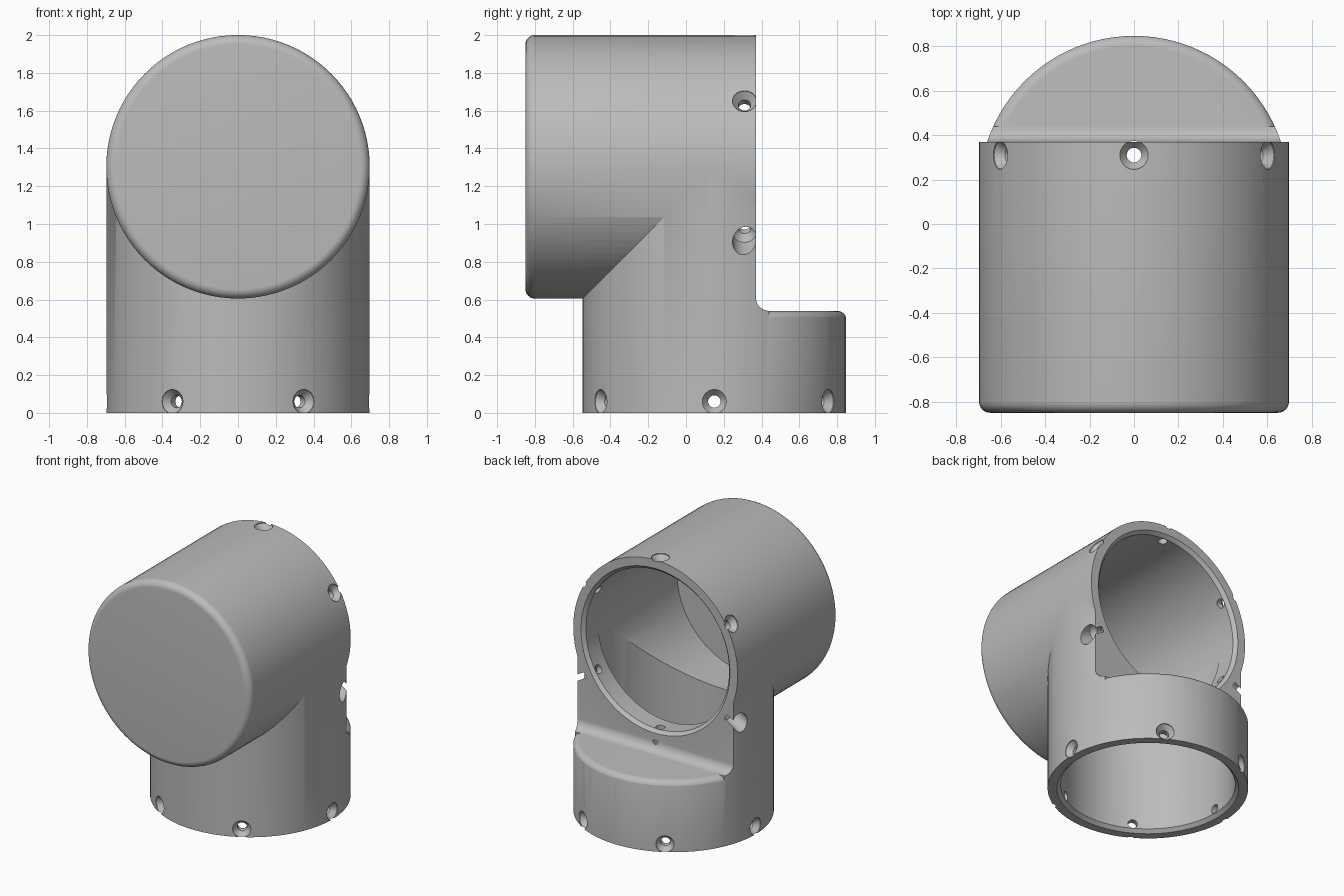
import bpy, bmesh, math
from mathutils import Vector, Matrix

if "Cube" in bpy.data.objects:
    bpy.data.objects.remove(bpy.data.objects["Cube"], do_unlink=True)

R, BORE, MOUTH = 0.697, 0.607, 0.632   # outer, inner and chamfer radii
AXIS_Y, AXIS_Z = 0.15, 1.303           # upright axis in y, level axis in z
BACK, SHELF = 0.37, 0.54               # flat back wall and shelf top
SEGS = 96


def arc(cx, cy, r, start, end, n=8):
    angles = [math.radians(start + (end - start) * i / n) for i in range(n + 1)]
    return [(cx + r * math.cos(a), cy + r * math.sin(a)) for a in angles]


def finish(name, bm):
    bmesh.ops.recalc_face_normals(bm, faces=bm.faces)
    mesh = bpy.data.meshes.new(name)
    bm.to_mesh(mesh)
    bm.free()
    obj = bpy.data.objects.new(name, mesh)
    bpy.context.collection.objects.link(obj)
    return obj


def add_lathe(bm, profile, place, segs=SEGS):
    """Revolve (radius, height) points whose ends lie on the axis."""
    rings = []
    for r, h in profile:
        if r == 0:
            rings.append([bm.verts.new(place(0, 0, h))] * segs)
        else:
            turns = [2 * math.pi * i / segs for i in range(segs)]
            rings.append([bm.verts.new(place(r * math.cos(t), r * math.sin(t), h))
                          for t in turns])
    for a, b in zip(rings, rings[1:]):
        for i in range(segs):
            j = (i + 1) % segs
            corners = list(dict.fromkeys([a[i], a[j], b[j], b[i]]))
            bm.faces.new(corners)


def lathe(name, profile, place):
    bm = bmesh.new()
    add_lathe(bm, profile, place)
    return finish(name, bm)


def upright(x, y, h):
    return (x, y + AXIS_Y, h)


def level(x, y, h):
    return (x, h, AXIS_Z - y)


def prism(name, outline):
    """Extrude a (y, z) outline across the full width."""
    bm = bmesh.new()
    left = [bm.verts.new((-1, y, z)) for y, z in outline]
    right = [bm.verts.new((1, y, z)) for y, z in outline]
    bm.faces.new(left)
    bm.faces.new(right)
    for i in range(len(outline)):
        j = (i + 1) % len(outline)
        bm.faces.new((left[i], left[j], right[j], right[i]))
    return finish(name, bm)


def combine(obj, tool, operation):
    mod = obj.modifiers.new("combine", 'BOOLEAN')
    mod.operation, mod.object, mod.solver = operation, tool, 'EXACT'
    bpy.context.view_layer.objects.active = obj
    bpy.ops.object.modifier_apply(modifier=mod.name)
    bpy.data.objects.remove(tool, do_unlink=True)


# Upright tube with a filleted, rounded shelf behind
body = lathe("elbow_body", [(0, 0), (R, 0), (R, 1.29), (0, 1.29)], upright)
notch = lathe("shelf_cutter",
              [(0, SHELF)] + arc(0.65, SHELF - 0.05, 0.05, 90, 0)
              + [(0.9, SHELF - 0.05), (0.9, 1.5), (0, 1.5)], upright)
limit = prism("shelf_limit",
              [(BACK, 1.6)] + arc(BACK + 0.07, SHELF + 0.07, 0.07, 180, 270)
              + [(BACK + 0.07, 0.4), (1.2, 0.4), (1.2, 1.6)])
combine(notch, limit, 'INTERSECT')
combine(body, notch, 'DIFFERENCE')

# Level tube with a rounded closed front
top = lathe("level_tube",
            [(0, -0.85)] + arc(R - 0.0495, -0.8, 0.05, -90, 0)
            + [(R + 0.0005, BACK), (0, BACK)], level)
combine(body, top, 'UNION')

# Level bore with chamfered mouth
bore = lathe("level_bore",
             [(0, -0.76), (BORE + 0.001, -0.76), (BORE + 0.001, BACK - 0.025),
              (MOUTH, BACK), (MOUTH, 0.5), (0, 0.5)], level)
combine(body, bore, 'DIFFERENCE')

# Upright bore, leaving a wall and ceiling below the shelf
bore = lathe("upright_bore",
             [(0, -0.1), (MOUTH, -0.1), (MOUTH, 0), (BORE, 0.025),
              (BORE, 1.29), (0, 1.29)], upright)
wall = prism("wall_limit", [(0.2, 0.45), (1, 0.45), (1, 1.5), (0.2, 1.5)])
combine(bore, wall, 'DIFFERENCE')
combine(body, bore, 'DIFFERENCE')

# Countersunk screw holes, six around each mouth
screw = [(0, 0.5), (0.033, 0.5), (0.033, 0.652), (0.064, 0.69), (0.064, 1), (0, 1)]
bm = bmesh.new()
for k in range(6):
    a = math.radians(60 * k)
    c, s = math.cos(a), math.sin(a)
    for centre, direction in ((Vector((0, AXIS_Y, 0.06)), Vector((c, s, 0))),
                              (Vector((0, BACK - 0.06, AXIS_Z)), Vector((s, 0, c)))):
        m = Matrix.Translation(centre) @ direction.to_track_quat('Z', 'Y').to_matrix().to_4x4()
        add_lathe(bm, screw, lambda x, y, h: m @ Vector((x, y, h)), 24)
combine(body, finish("screw_cutters", bm), 'DIFFERENCE')

# Grey finish and smooth shading
grey = bpy.data.materials.new("plain_grey")
grey.use_nodes = True
colour = (0.5, 0.5, 0.5, 1)
grey.diffuse_color = colour
grey.node_tree.nodes["Principled BSDF"].inputs["Base Color"].default_value = colour
body.data.materials.clear()
body.data.materials.append(grey)
for poly in body.data.polygons:
    poly.material_index = 0
bpy.ops.object.select_all(action='DESELECT')
body.select_set(True)
bpy.context.view_layer.objects.active = body
bpy.ops.object.shade_smooth_by_angle(angle=math.radians(30))
